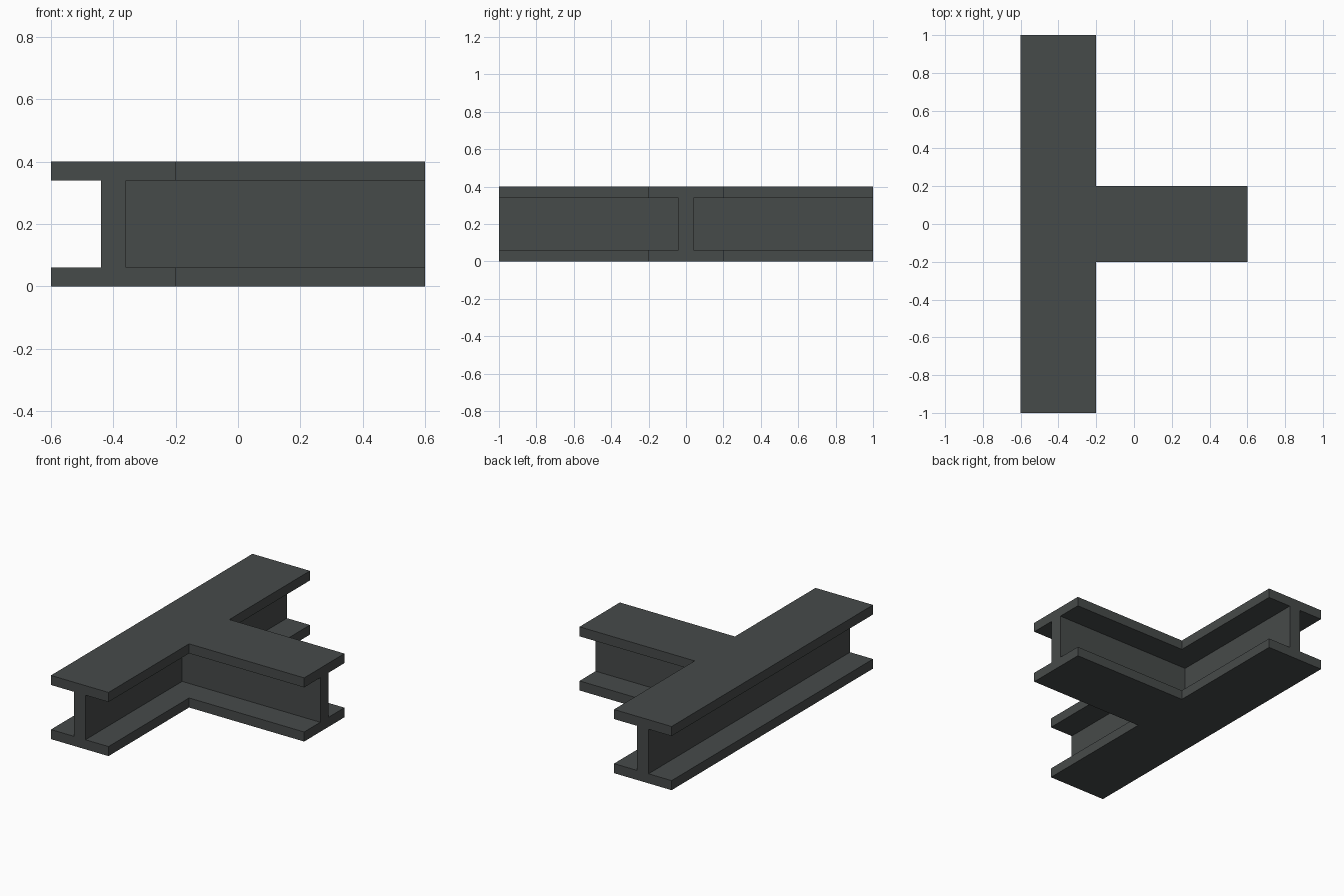
import bpy, bmesh
from mathutils import Matrix

if "Cube" in bpy.data.objects:
    bpy.data.objects.remove(bpy.data.objects["Cube"])

H, W, FL, WEB = 0.4, 0.2, 0.06, 0.04   # height, half flange, flange thickness, half web

steel = bpy.data.materials.new("dark_steel")
steel.diffuse_color = (0.062, 0.069, 0.068, 1)
steel.use_nodes = True
steel.node_tree.nodes["Principled BSDF"].inputs["Base Color"].default_value = steel.diffuse_color


def i_beam(name, matrix, start, end):
    """I profile in the XZ plane, extruded along Y, then placed by matrix."""
    right = [(W, 0), (W, FL), (WEB, FL), (WEB, H - FL), (W, H - FL), (W, H)]
    outline = right + [(-x, z) for x, z in reversed(right)]
    bm = bmesh.new()
    face = bm.faces.new([bm.verts.new((x, start, z)) for x, z in outline])
    ext = bmesh.ops.extrude_face_region(bm, geom=[face])
    verts = [g for g in ext["geom"] if isinstance(g, bmesh.types.BMVert)]
    bmesh.ops.translate(bm, verts=verts, vec=(0, end - start, 0))
    bm.transform(matrix)
    bmesh.ops.recalc_face_normals(bm, faces=bm.faces)
    mesh = bpy.data.meshes.new(name)
    bm.to_mesh(mesh)
    bm.free()
    mesh.materials.append(steel)
    obj = bpy.data.objects.new(name, mesh)
    bpy.context.collection.objects.link(obj)
    return obj


# Long main beam along Y, short branch beam along X
beam = i_beam("t_beam", Matrix.Translation((-0.4, 0, 0)), -1.0, 1.0)
branch = i_beam("branch_beam", Matrix.Rotation(-1.5707963267948966, 4, 'Z'), -0.4, 0.6)

# Weld the two into one clean T-shaped girder
mod = beam.modifiers.new("join_branch", 'BOOLEAN')
mod.operation = 'UNION'
mod.solver = 'EXACT'
mod.object = branch
bpy.context.view_layer.objects.active = beam
bpy.ops.object.modifier_apply(modifier=mod.name)
bpy.data.objects.remove(branch)

# Merge coplanar faces left at the joint
bm = bmesh.new()
bm.from_mesh(beam.data)
bmesh.ops.remove_doubles(bm, verts=bm.verts, dist=1e-4)
bmesh.ops.dissolve_limit(bm, angle_limit=0.01, verts=bm.verts, edges=bm.edges)
bm.to_mesh(beam.data)
bm.free()
